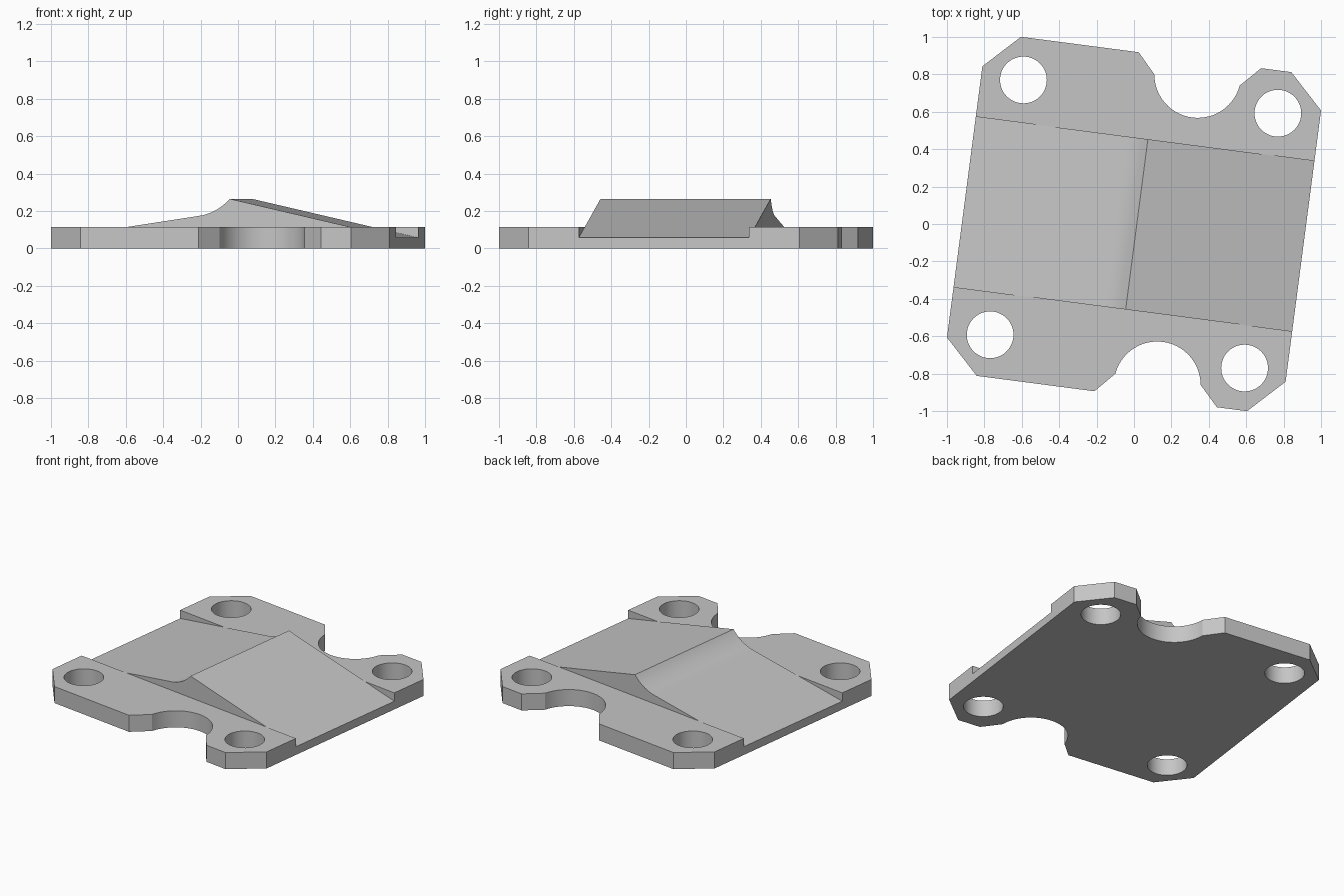
import bpy, bmesh, math

if "Cube" in bpy.data.objects:
    bpy.data.objects.remove(bpy.data.objects["Cube"])

TILT = math.radians(-7.44)   # the whole plate is turned slightly about z
PLATE_Z = 0.115              # top of the flanges
CHANNEL = 0.459              # half width of the sloped centre band
EDGE = 0.913                 # half length of the plate

grey = bpy.data.materials.new("light_grey")
grey.diffuse_color = (0.56, 0.56, 0.56, 1)
grey.use_nodes = True
grey.node_tree.nodes["Principled BSDF"].inputs["Base Color"].default_value = grey.diffuse_color


def prism(name, points, axis, low, high):
    """Extrude a closed 2D outline along z or y."""
    def place(p, h):
        return (p[0], p[1], h) if axis == 'z' else (p[0], h, p[1])
    bm = bmesh.new()
    a = [bm.verts.new(place(p, low)) for p in points]
    b = [bm.verts.new(place(p, high)) for p in points]
    bm.faces.new(a)
    bm.faces.new(b)
    for i in range(len(points)):
        j = (i + 1) % len(points)
        bm.faces.new((a[i], a[j], b[j], b[i]))
    bmesh.ops.recalc_face_normals(bm, faces=bm.faces)
    mesh = bpy.data.meshes.new(name)
    bm.to_mesh(mesh)
    bm.free()
    ob = bpy.data.objects.new(name, mesh)
    bpy.context.collection.objects.link(ob)
    return ob


def arc(cx, cy, r, start, end, n):
    return [(cx + r * math.cos(start + (end - start) * i / n),
             cy + r * math.sin(start + (end - start) * i / n)) for i in range(n + 1)]


def cut(body, cutter):
    mod = body.modifiers.new("cut", 'BOOLEAN')
    mod.operation = 'DIFFERENCE'
    mod.solver = 'EXACT'
    mod.object = cutter
    bpy.context.view_layer.objects.active = body
    bpy.ops.object.modifier_apply(modifier=mod.name)
    bpy.data.objects.remove(cutter)


# Plate outline: chamfered corners and a round notch, mirrored front to back
dip = math.asin(0.03 / 0.232)
half = [(-EDGE, 0.731), (-0.729, 0.914), (-0.094, 0.914)]
half += arc(0.2345, 0.837, 0.232, math.pi + dip, 2 * math.pi - dip, 28)
half += [(0.566, 0.914), (0.729, 0.914), (EDGE, 0.731)]
outline = half + [(x, -y) for x, y in reversed(half)]
plate = prism("bracket_plate", outline, 'z', 0, 0.3)

# Flanges lowered on both sides of the centre band
for side in (-1, 1):
    box = [(-1.2, side * CHANNEL), (1.2, side * CHANNEL), (1.2, side * 1.2), (-1.2, side * 1.2)]
    cut(plate, prism("flange_cutter", box, 'z', PLATE_Z, 0.5))

# Centre band: gentle rise, concave sweep up to the ridge, then a straight slope down
a0, a1 = math.radians(8.7), math.radians(49.1)
sx, sz, px, pz = -0.15, 0.174, 0.015, 0.265
r = math.hypot(px - sx, pz - sz) / (2 * math.sin((a1 - a0) / 2))
sweep = [(sx + r * (math.sin(a) - math.sin(a0)), sz + r * (math.cos(a0) - math.cos(a)))
         for a in (a0 + (a1 - a0) * i / 12 for i in range(13))]
slope = (pz - 0.057) / (EDGE - px)
profile = [(-1.2, sz - 0.153 * (1.2 + sx))] + sweep + [(1.2, pz - slope * (1.2 - px))]
profile += [(1.2, 0.5), (-1.2, 0.5)]
cut(plate, prism("slope_cutter", profile, 'y', -CHANNEL, CHANNEL))

# Four bolt holes
for x in (-0.686, 0.686):
    for y in (-0.687, 0.687):
        ring = arc(x, y, 0.125, 0, 2 * math.pi, 48)[:-1]
        cut(plate, prism("hole_cutter", ring, 'z', -0.2, 0.6))

plate.data.materials.clear()
plate.data.materials.append(grey)
for face in plate.data.polygons:
    face.material_index = 0
plate.rotation_euler.z = TILT

bpy.ops.object.select_all(action='DESELECT')
plate.select_set(True)
bpy.context.view_layer.objects.active = plate
bpy.ops.object.shade_smooth_by_angle(angle=math.radians(20))
